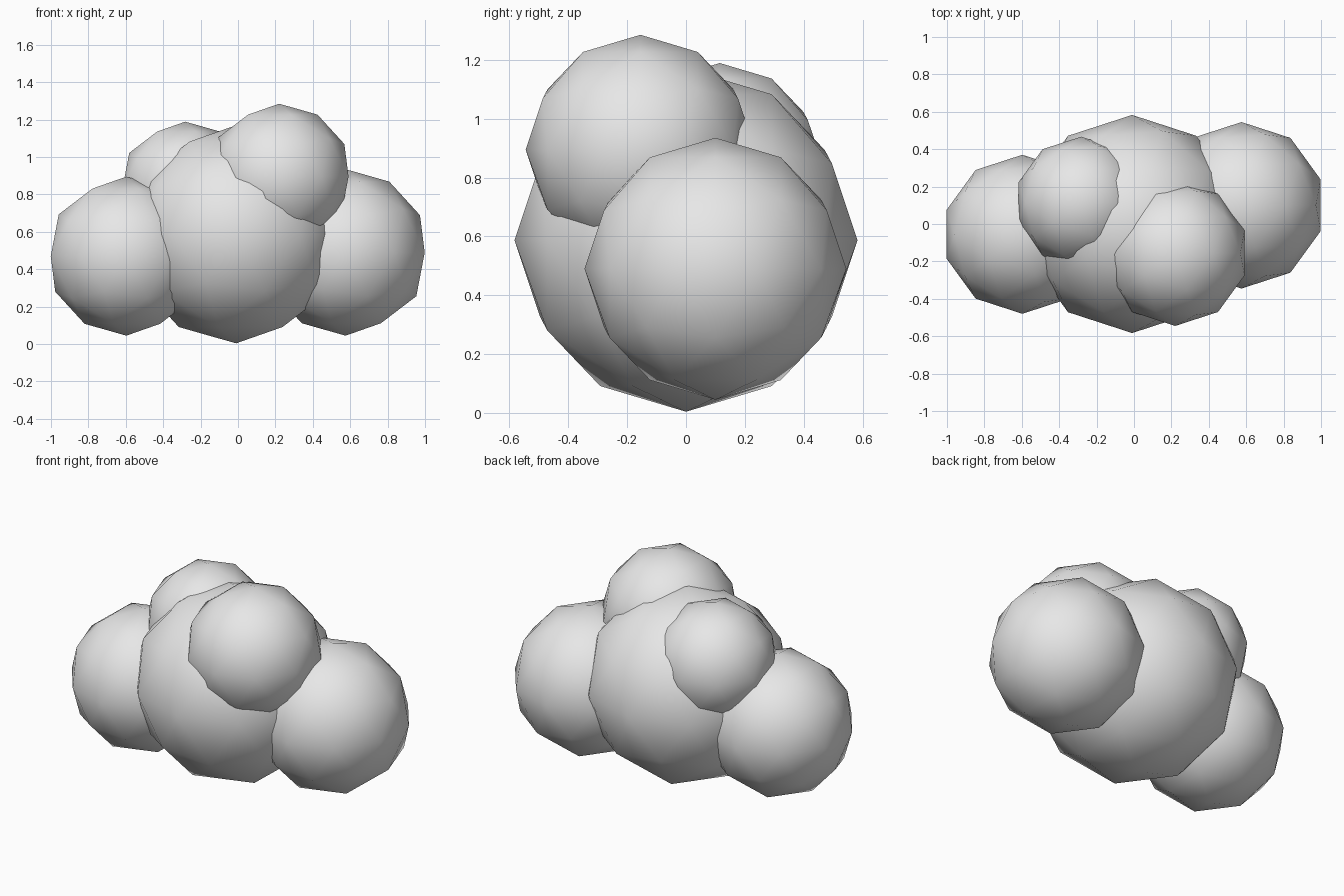
import bpy

cube = bpy.data.objects.get("Cube")
if cube:
    bpy.data.objects.remove(cube, do_unlink=True)

# Single pale grey colour
grey = bpy.data.materials.new("pale_grey")
grey.use_nodes = True
colour = (0.8, 0.8, 0.8, 1.0)
grey.diffuse_color = colour
grey.node_tree.nodes["Principled BSDF"].inputs["Base Color"].default_value = colour


def puff(name, centre, radius):
    """Low-poly ball with smooth shading."""
    bpy.ops.mesh.primitive_ico_sphere_add(subdivisions=2, radius=radius, location=centre)
    ball = bpy.context.object
    ball.name = ball.data.name = name
    ball.data.materials.append(grey)
    bpy.ops.object.shade_smooth()
    return ball


# Overlapping puffs of the cloud
puff("centre_puff", (-0.01, 0.0, 0.587), 0.583)
puff("right_puff", (-0.597, -0.055, 0.47), 0.425)
puff("left_puff", (0.575, 0.10, 0.49), 0.445)
puff("front_top_puff", (0.22, -0.155, 0.895), 0.39)
puff("back_top_puff", (-0.282, 0.115, 0.837), 0.352)
